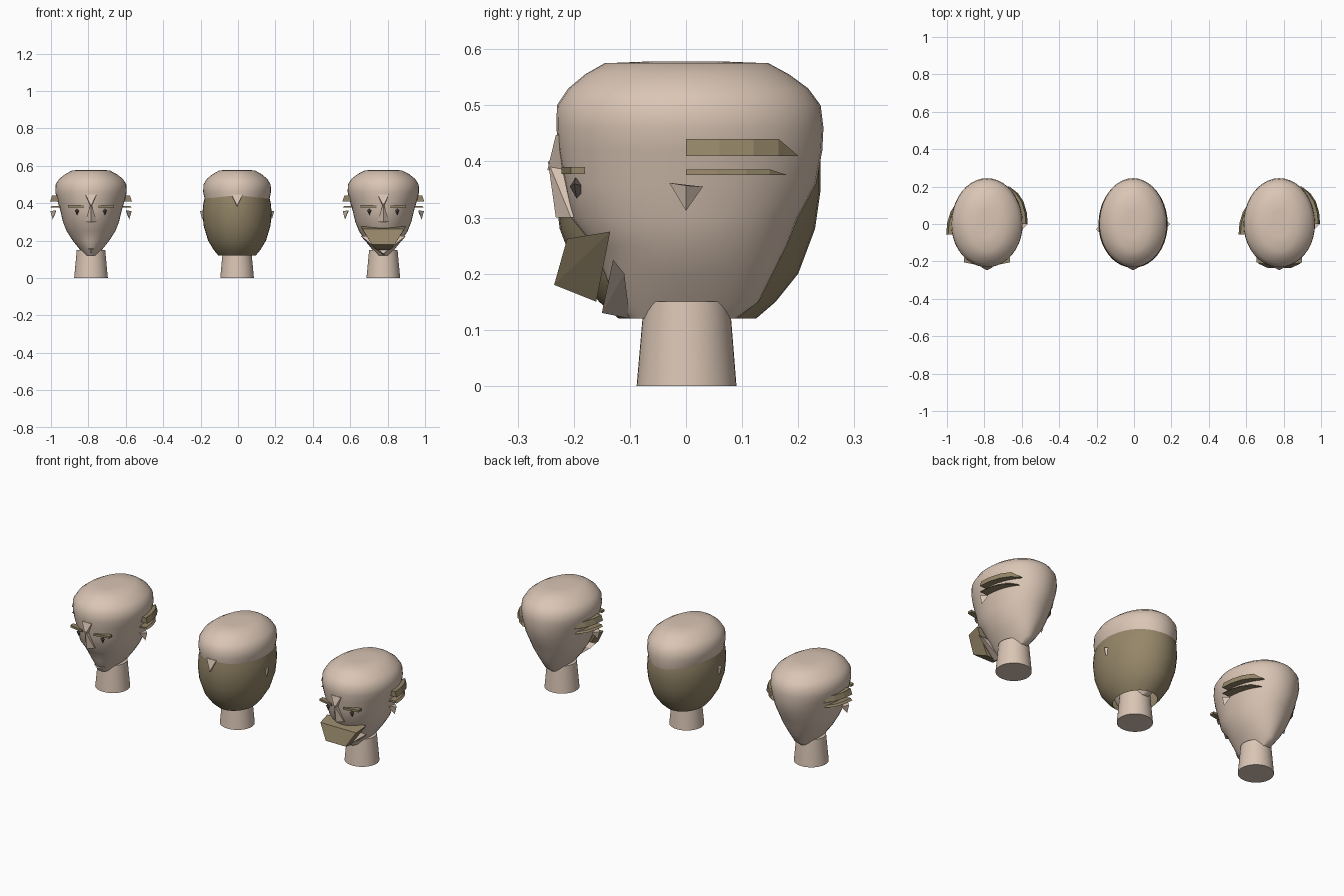
import bpy
import bmesh
import math

default_cube = bpy.data.objects.get("Cube")
if default_cube:
    bpy.data.objects.remove(default_cube, do_unlink=True)


def make_material(name, colour):
    material = bpy.data.materials.new(name)
    material.use_nodes = True
    material.diffuse_color = (*colour, 1)
    shader = material.node_tree.nodes["Principled BSDF"]
    shader.inputs["Base Color"].default_value = (*colour, 1)
    shader.inputs["Roughness"].default_value = 0.8
    return material


SKIN = make_material("skin", (0.70, 0.56, 0.46))
KHAKI = make_material("khaki brown", (0.30, 0.24, 0.14))
DARK = make_material("dark eye", (0.10, 0.08, 0.07))


def finish(mesh_data, name, material, centre_x, smooth=False):
    bmesh.ops.recalc_face_normals(mesh_data, faces=mesh_data.faces)
    mesh = bpy.data.meshes.new(name)
    mesh_data.to_mesh(mesh)
    mesh_data.free()
    mesh.materials.append(material)
    part = bpy.data.objects.new(name, mesh)
    part.location.x = centre_x
    bpy.context.collection.objects.link(part)
    if smooth:
        bpy.ops.object.select_all(action="DESELECT")
        bpy.context.view_layer.objects.active = part
        part.select_set(True)
        bpy.ops.object.shade_smooth_by_angle(angle=math.radians(40))
    return part


def loft(name, rings, material, centre_x, widen=1, capped=True, sides=40):
    """Stack ovals given as (height, half width, front depth, back depth)."""
    mesh_data = bmesh.new()
    loops = []
    for height, width, front, back in rings:
        loop = []
        for step in range(sides):
            angle = math.tau * step / sides
            across, along = math.cos(angle), math.sin(angle)
            depth = back if along > 0 else front
            loop.append(mesh_data.verts.new((width * widen * across, depth * along, height)))
        loops.append(loop)
    for lower, upper in zip(loops, loops[1:]):
        for i in range(sides):
            j = (i + 1) % sides
            mesh_data.faces.new((lower[i], lower[j], upper[j], upper[i]))
    if capped:
        mesh_data.faces.new(loops[0])
        mesh_data.faces.new(loops[-1])
    return finish(mesh_data, name, material, centre_x, smooth=True)


def hull(name, points, material, centre_x, mirrored=False):
    """Flat-faced solid around the points, optionally with their x mirror."""
    mesh_data = bmesh.new()
    if mirrored:
        points = points + [(-x, y, z) for x, y, z in points if x]
    verts = [mesh_data.verts.new(point) for point in points]
    result = bmesh.ops.convex_hull(mesh_data, input=verts)
    loose = [v for v in mesh_data.verts if not v.link_faces]
    bmesh.ops.delete(mesh_data, geom=loose, context="VERTS")
    return finish(mesh_data, name, material, centre_x)


# Oval profiles from bottom to top
HEAD = [
    (0.12, 0.035, 0.10, 0.09), (0.15, 0.058, 0.125, 0.13),
    (0.20, 0.098, 0.145, 0.155), (0.25, 0.13, 0.165, 0.18),
    (0.30, 0.15, 0.205, 0.20), (0.36, 0.164, 0.216, 0.232),
    (0.42, 0.182, 0.227, 0.243), (0.46, 0.191, 0.231, 0.245),
    (0.50, 0.189, 0.23, 0.24), (0.53, 0.17, 0.21, 0.218),
    (0.555, 0.138, 0.18, 0.184), (0.575, 0.10, 0.145, 0.147), (0.578, 0.05, 0.07, 0.07),
]
MASK = [
    (0.12, 0.10, 0.12, 0.125), (0.15, 0.125, 0.155, 0.16),
    (0.20, 0.155, 0.195, 0.20), (0.28, 0.179, 0.225, 0.23),
    (0.35, 0.185, 0.234, 0.24), (0.40, 0.18, 0.234, 0.24),
    (0.44, 0.17, 0.229, 0.23),
]
NECK = [(0.0, 0.09, 0.088, 0.09), (0.15, 0.076, 0.075, 0.078)]
EAR_CURVE = [(0.218, 0), (0.213, 0.06), (0.195, 0.12), (0.165, 0.165), (0.12, 0.20)]


def ear_blade(name, low, high, side, shift, reach, centre_x):
    points = []
    for x, y in EAR_CURVE:
        top = low if y == EAR_CURVE[-1][1] else high
        points += [(side * x, y * reach + shift, low), (side * (x - 0.01), y * reach + shift, top)]
    points += [(side * 0.16, shift, z) for z in (low, high)]
    hull(name, points, KHAKI, centre_x)


def build_head(kind, centre_x):
    masked = kind == "masked"
    loft(kind + "_neck", NECK, SKIN, centre_x)
    loft(kind + "_head", HEAD, SKIN, centre_x, widen=0.95 if masked else 1)

    # Hourglass nose made of two wedges
    hull(kind + "_nose_bridge", [(0.03, -0.232, 0.447), (0.03, -0.19, 0.447),
         (0, -0.247, 0.385), (0, -0.20, 0.37)], SKIN, centre_x, mirrored=True)
    if not masked:
        hull(kind + "_nose_tip", [(0, -0.246, 0.40), (0, -0.20, 0.40), (0.032, -0.205, 0.30),
             (0, -0.232, 0.30), (0.03, -0.18, 0.30)], SKIN, centre_x, mirrored=True)

    for side, label in ((1, "left"), (-1, "right")):
        shift = 0 if side > 0 else -0.055
        # Pointed ear lobe
        outer = 0.198 if masked else 0.217
        hull(f"{kind}_{label}_ear_lobe", [
            (side * outer, shift / 2, 0.357), (side * (outer - 0.03), shift / 2 - 0.03, 0.362),
            (side * (outer - 0.03), shift / 2 + 0.03, 0.355),
            (side * (outer - 0.012), shift / 2, 0.312)], SKIN, centre_x)
        if masked:
            continue
        # Ear blades sweeping back into the skull
        ear_blade(f"{kind}_{label}_upper_ear", 0.41, 0.44, side, shift, 1, centre_x)
        ear_blade(f"{kind}_{label}_lower_ear", 0.376, 0.386, side, shift, 0.9, centre_x)
        # Brow bar
        hull(f"{kind}_{label}_brow", [(side * x, y, z) for x, front in ((0.037, -0.222), (0.122, -0.205))
             for y in (front, -0.18) for z in (0.378, 0.39)], KHAKI, centre_x)
        # Teardrop eye
        hull(f"{kind}_{label}_eye", [(side * 0.075 + x, y, z) for x, y, z in (
            (-0.011, -0.199, 0.36), (0.011, -0.199, 0.36), (0, -0.207, 0.355),
            (0, -0.197, 0.371), (0, -0.195, 0.334), (0, -0.175, 0.355))], DARK, centre_x)


build_head("plain", -0.786)
build_head("masked", -0.005)
build_head("grinning", 0.777)

# Face covering on the middle head
loft("face_mask", MASK, KHAKI, -0.005, capped=False)

# Small lips on the first head
hull("plain_lips", [(0.035, -0.115, 0.158), (0, -0.142, 0.155), (0, -0.12, 0.13)],
     SKIN, -0.786, mirrored=True)

# Jutting grin and the chin wedge beneath it
hull("grin", [(0.122, -0.135, 0.275), (0.112, -0.212, 0.262), (0.062, -0.235, 0.18),
     (0.035, -0.16, 0.15)], KHAKI, 0.777, mirrored=True)
hull("chin_wedge", [(0.12, -0.13, 0.225), (0.10, -0.11, 0.20), (0, -0.15, 0.13), (0, -0.10, 0.12)],
     SKIN, 0.777, mirrored=True)
